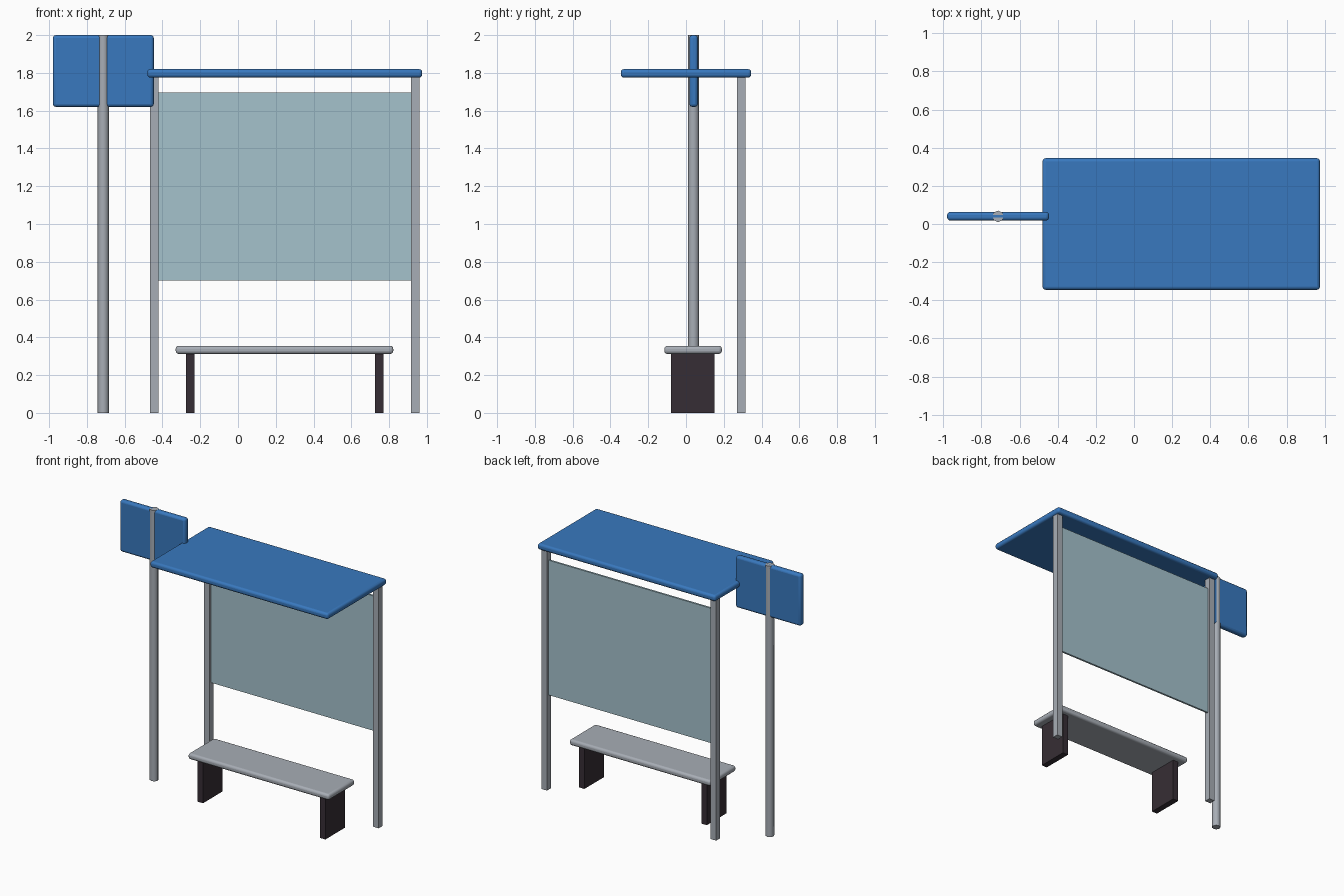
import bpy
from math import radians

cube = bpy.data.objects.get("Cube")
if cube:
    bpy.data.objects.remove(cube, do_unlink=True)


def material(name, rgb):
    mat = bpy.data.materials.new(name)
    mat.use_nodes = True
    mat.diffuse_color = (*rgb, 1)
    shader = next(n for n in mat.node_tree.nodes if n.type == 'BSDF_PRINCIPLED')
    shader.inputs["Base Color"].default_value = (*rgb, 1)
    return mat


BLUE = material("blue paint", (0.04, 0.19, 0.52))
METAL = material("grey metal", (0.39, 0.42, 0.465))
GLASS = material("pale glass", (0.375, 0.54, 0.605))
DARK = material("dark brown", (0.037, 0.027, 0.035))


def box(name, mat, x, y, z, bevel=0):
    """Box from (min, max) ranges, optionally with rounded edges."""
    ranges = (x, y, z)
    bpy.ops.mesh.primitive_cube_add(size=1, location=[(a + b) / 2 for a, b in ranges])
    ob = bpy.context.object
    ob.name = name
    ob.scale = [b - a for a, b in ranges]
    bpy.ops.object.transform_apply(location=False, rotation=False, scale=True)
    ob.data.materials.append(mat)
    if bevel:
        mod = ob.modifiers.new("rounded edges", 'BEVEL')
        mod.width = bevel
        mod.segments = 3
        bpy.ops.object.shade_smooth_by_angle(angle=radians(40))
    return ob


# Shelter: roof, rear posts and glass panel
box("roof", BLUE, (-0.48, 0.975), (-0.345, 0.345), (1.775, 1.82), 0.016)
for side, x in (("right", -0.467), ("left", 0.915)):
    box(side + "_post", METAL, (x, x + 0.046), (0.269, 0.315), (0, 1.79))
box("glass_panel", GLASS, (-0.423, 0.917), (0.285, 0.299), (0.7, 1.695))

# Bench
box("bench_seat", METAL, (-0.33, 0.822), (-0.115, 0.19), (0.312, 0.355), 0.016)
for side, x in (("right", -0.275), ("left", 0.725)):
    box(side + "_bench_leg", DARK, (x, x + 0.045), (-0.08, 0.15), (0, 0.32))

# Sign on its pole
box("sign_plate", BLUE, (-0.98, -0.446), (0.018, 0.063), (1.62, 2.0), 0.016)
bpy.ops.mesh.primitive_cylinder_add(vertices=8, radius=0.03, depth=2.0,
                                    location=(-0.713, 0.04, 1.0))
pole = bpy.context.object
pole.name = "sign_pole"
pole.data.materials.append(METAL)
bpy.ops.object.shade_smooth_by_angle(angle=radians(50))
